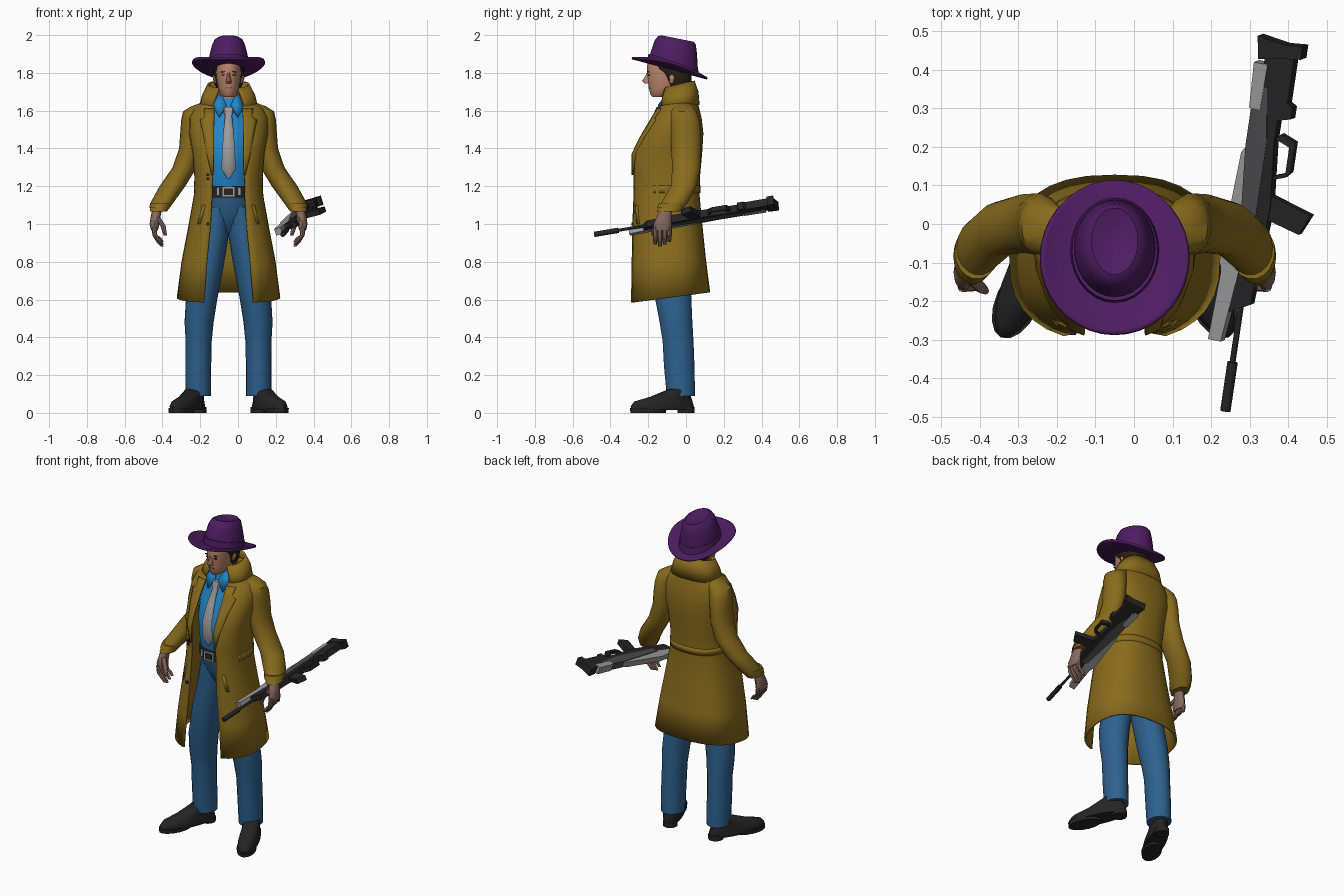
import bpy, bmesh, math
from mathutils import Vector, Matrix

cube = bpy.data.objects.get("Cube")
if cube:
    bpy.data.objects.remove(cube, do_unlink=True)

MID = -0.05   # the figure stands left of the origin, the rifle balances it
parts = []


def colour(name, r, g, b):
    m = bpy.data.materials.new(name)
    m.diffuse_color = (r, g, b, 1)
    m.use_nodes = True
    m.node_tree.nodes["Principled BSDF"].inputs["Base Color"].default_value = (r, g, b, 1)
    return m


mustard = colour("mustard coat", .25, .15, .012)
denim = colour("blue denim", .027, .12, .27)
azure = colour("azure shirt", .015, .24, .59)
purple = colour("purple felt", .075, .012, .12)
skin = colour("face skin", .5, .235, .15)
tan = colour("hand skin", .24, .14, .11)
brown = colour("dark brown hair", .024, .014, .008)
grey = colour("light grey", .33, .33, .33)
steel = colour("dark steel", .07, .07, .07)
black = colour("soft black", .018, .018, .018)


def add(name, bm, mat, thick=0):
    """Turn a bmesh into an object, with optional wall thickness."""
    bmesh.ops.recalc_face_normals(bm, faces=bm.faces)
    me = bpy.data.meshes.new(name)
    bm.to_mesh(me)
    bm.free()
    me.materials.append(mat)
    ob = bpy.data.objects.new(name, me)
    bpy.context.collection.objects.link(ob)
    if thick:
        mod = ob.modifiers.new("thickness", "SOLIDIFY")
        mod.thickness, mod.offset = thick, 0
    parts.append(ob)
    return ob


def skin_rings(bm, rings, closed):
    rows = [[bm.verts.new(p) for p in ring] for ring in rings]
    for a, b in zip(rows, rows[1:]):
        count = len(a)
        for i in range(count if closed else count - 1):
            j = (i + 1) % count
            bm.faces.new((a[i], a[j], b[j], b[i]))
    return rows


def loft(name, rings, mat, side=1, n=18, turn=0):
    """Capped stack of ellipses: offset from middle, y, z, radius x, radius y, tilt."""
    bm = bmesh.new()
    outline = []
    for dx, y, z, rx, ry, *tilt in rings:
        ring = []
        for i in range(n):
            a = math.tau * i / n
            v = Matrix.Rotation(turn * side, 3, "Z") @ Vector((rx * math.cos(a), ry * math.sin(a), 0))
            ring.append((MID + side * dx + v.x, y + v.y, z + (tilt[0] * v.y if tilt else 0)))
        outline.append(ring)
    rows = skin_rings(bm, outline, True)
    bm.faces.new(rows[0])
    bm.faces.new(rows[-1])
    return add(name, bm, mat)


def box(name, centre, size, mat, turn=0):
    bm = bmesh.new()
    place = Matrix.Translation(centre) @ Matrix.Rotation(turn, 4, "Y") @ Matrix.Diagonal((*size, 1))
    bmesh.ops.create_cube(bm, size=1, matrix=place)
    return add(name, bm, mat)


POWER = .8   # slightly boxy cross-sections for cloth


def shell(name, sections, mat, thick=.012, n=28):
    """Garment wall open at the front: z, half width, front, back, half gap, tilt."""
    bm = bmesh.new()
    rings = []
    for z, hw, front, back, gap, tilt in sections:
        yc, ry = (front + back) / 2, (back - front) / 2
        start = math.asin((gap / hw) ** (1 / POWER))
        ring = []
        for i in range(n + 1):
            t = start + (math.tau - 2 * start) * i / n
            s, c = math.sin(t), math.cos(t)
            x = math.copysign(abs(s) ** POWER, s) * hw
            y = -math.copysign(abs(c) ** POWER, c) * ry
            ring.append((MID + x, yc + y, z + tilt * y))
        rings.append(ring)
    skin_rings(bm, rings, False)
    return add(name, bm, mat, thick)


COAT = [(.61, .268, -.3, .122, .13, .13), (.8, .243, -.295, .1, .115, .05),
        (1, .205, -.29, .08, .095, 0), (1.15, .178, -.285, .066, .087, 0),
        (1.25, .175, -.285, .068, .085, 0), (1.38, .186, -.283, .08, .085, 0),
        (1.48, .203, -.225, .086, .085, 0), (1.56, .203, -.175, .077, .08, 0),
        (1.61, .18, -.145, .064, .075, 0), (1.65, .125, -.125, .052, .07, .15),
        (1.69, .095, -.11, .036, .06, .25)]


def coat_front(dx, z):
    """Depth of the coat's front surface at a given offset and height."""
    for low, high in zip(COAT, COAT[1:]):
        if z <= high[0]:
            break
    f = (z - low[0]) / (high[0] - low[0])
    hw, front, back = [low[k] + f * (high[k] - low[k]) for k in (1, 2, 3)]
    sine = min(1, dx / hw) ** (1 / POWER)
    return (front + back) / 2 - (back - front) / 2 * (1 - sine * sine) ** (POWER / 2)


def coat_strip(name, rows, side, lift=.01):
    """Flat trim laid over the coat front: z, inner offset, outer offset."""
    bm = bmesh.new()
    rings = []
    for z, a, b in rows:
        spots = [a + (b - a) * k / 3 for k in range(4)]
        rings.append([(MID + side * x, coat_front(x, z) - lift, z) for x in spots])
    skin_rings(bm, rings, False)
    return add(name, bm, mustard, .009)


# Trench coat, collar and rear half belt
shell("coat_body", COAT, mustard)
shell("coat_collar", [(1.62, .15, -.14, .066, .085, .1), (1.68, .135, -.13, .06, .07, .2),
                      (1.738, .105, -.112, .04, .045, .25)], mustard, .012)
shell("coat_back_belt", [(1.165, .179, -.285, .071, .158, 0), (1.205, .178, -.285, .071, .158, 0)], mustard, .009)

# Shirt, belt, tie and trouser seat
loft("shirt", [(0, -.09, 1.16, .125, .1), (0, -.09, 1.3, .13, .14), (0, -.08, 1.4, .14, .145),
               (0, -.06, 1.5, .15, .125), (0, -.05, 1.6, .12, .085), (0, -.06, 1.67, .06, .06)], azure, n=24)
loft("tie", [(0, -.222, 1.24, .006, .01), (0, -.238, 1.29, .038, .012), (0, -.238, 1.4, .033, .012),
             (0, -.2, 1.5, .026, .012), (0, -.158, 1.575, .018, .012), (0, -.15, 1.59, .027, .018),
             (0, -.138, 1.62, .03, .018)], grey, n=8)
loft("belt", [(0, -.09, 1.14, .132, .125), (0, -.09, 1.2, .132, .128)], black, n=24)
box("belt_buckle", (MID, -.219, 1.17), (.07, .009, .055), grey)
box("buckle_centre", (MID, -.223, 1.17), (.046, .009, .034), black)
loft("trouser_seat", [(0, -.08, .95, .03, .04), (0, -.08, 1, .09, .075), (0, -.085, 1.06, .118, .1),
                      (0, -.085, 1.15, .125, .115)], denim)

for side, label in ((1, "left"), (-1, "right")):
    # Lapels, pockets and belt studs
    coat_strip(label + "_lapel", [(1.26, .08, .088), (1.37, .078, .115), (1.46, .078, .13),
                                  (1.55, .076, .15), (1.565, .076, .125), (1.61, .072, .13)], side)
    coat_strip(label + "_pocket", [(1, .148, .162), (1.1, .122, .136)], side, .007)
    box(label + "_belt_stud", (MID + side * .058, -.207, 1.172), (.014, .012, .044), grey)

    # Shirt collar wings
    bm = bmesh.new()
    wing = [(.012, -.142, 1.63), (.05, -.155, 1.565), (.08, -.13, 1.62), (.062, -.08, 1.69), (.03, -.11, 1.67)]
    bm.faces.new([bm.verts.new((MID + side * x, y, z)) for x, y, z in wing])
    add(label + "_shirt_collar", bm, azure, .012)

    # Sleeve with sloping shoulder and cuff band
    loft(label + "_sleeve", [(.12, -.02, 1.642, .025, .035), (.148, -.015, 1.623, .05, .053),
                             (.178, -.012, 1.596, .063, .068), (.19, -.005, 1.55, .061, .078),
                             (.197, 0, 1.48, .059, .08), (.203, 0, 1.4, .059, .08), (.232, .002, 1.3, .064, .076),
                             (.297, -.012, 1.2, .068, .07), (.348, -.056, 1.12, .061, .072),
                             (.372, -.092, 1.065, .045, .066)], mustard, side)
    loft(label + "_cuff_band", [(.357, -.07, 1.112, .058, .073), (.366, -.083, 1.085, .053, .072)], mustard, side)

    # Hand with curled fingers and thumb
    loft(label + "_palm", [(.375, -.1, 1.09, .025, .032), (.385, -.115, 1.045, .026, .038),
                           (.392, -.125, 1, .026, .048), (.392, -.125, .965, .018, .046)], tan, side, 12)
    for k in range(4):
        y = -.163 + k * .025
        drop = .012 * abs(k - 1)
        loft(f"{label}_finger_{k + 1}", [(.395, y, .985, .013, .014), (.39, y, .94, .013, .013),
                                         (.37, y, .905 + drop, .012, .012), (.35, y, .88 + drop, .008, .009)],
             tan, side, 8)
    loft(label + "_thumb", [(.375, -.14, 1.035, .014, .016), (.347, -.165, .99, .014, .015),
                            (.335, -.173, .94, .009, .01)], tan, side, 8)

    # Trouser leg
    loft(label + "_leg", [(.06, -.08, 1.09, .066, .1), (.075, -.08, .95, .077, .1), (.105, -.077, .8, .083, .1),
                          (.143, -.067, .6, .083, .097), (.156, -.053, .48, .077, .088),
                          (.158, -.042, .38, .069, .083), (.16, -.036, .25, .068, .082),
                          (.16, -.027, .09, .068, .076)], denim, side)

    # Shoe: upper, fore sole and heel strung along a splayed toe line
    splay = .43

    def along(p, z, rx, ry):
        return (.16 + p * math.sin(splay), -p * math.cos(splay), z, rx, ry)

    loft(label + "_shoe", [along(.138, .015, .057, .182), along(.138, .035, .06, .184), along(.132, .06, .055, .17),
                           along(.09, .085, .05, .118), along(.025, .13, .052, .06)], black, side, 20, splay)
    loft(label + "_sole", [along(.22, 0, .054, .102), along(.22, .025, .057, .104)], black, side, 16, splay)
    loft(label + "_heel", [along(0, 0, .043, .045), along(0, .03, .043, .045)], black, side, 12, splay)

    # Eye, brow and ear
    box(label + "_eye", (MID + side * .027, -.196, 1.788), (.018, .009, .006), black)
    box(label + "_brow", (MID + side * .027, -.199, 1.806), (.026, .007, .005), brown, side * .1)
    loft(label + "_ear", [(.066, -.075, 1.745, .008, .01), (.073, -.075, 1.765, .01, .014),
                          (.075, -.073, 1.782, .009, .014), (.07, -.073, 1.795, .007, .01)], skin, side, 10)

# Coat buttons on the right panel
for z in (1.0, 1.24, 1.26):
    box("coat_button", (MID - .108, coat_front(.108, z) - .008, z), (.016, .012, .014), black)

# Head, neck, nose and mouth
loft("neck", [(0, -.06, 1.6, .055, .055), (0, -.075, 1.74, .05, .055)], skin)
loft("head", [(0, -.145, 1.672, .026, .032), (0, -.132, 1.688, .043, .058), (0, -.115, 1.72, .055, .081),
              (0, -.103, 1.76, .062, .099), (0, -.096, 1.8, .067, .111), (0, -.09, 1.84, .068, .116),
              (0, -.09, 1.88, .06, .1)], skin, n=24)
loft("nose", [(0, -.203, 1.744, .014, .016), (0, -.206, 1.757, .015, .028), (0, -.202, 1.778, .01, .018),
              (0, -.198, 1.805, .007, .008)], skin, n=10)
box("mouth", (MID, -.195, 1.721), (.034, .009, .006), tan)

# Hair: back mass and temples under the hat
loft("hair", [(0, -.03, 1.705, .055, .045), (0, -.04, 1.74, .075, .07), (0, -.055, 1.79, .083, .085),
              (0, -.072, 1.82, .083, .105), (0, -.075, 1.86, .082, .117)], brown, n=20)

# Hat: swept brim, ribbon and pinched crown, all tipped backwards
SLOPE = -.27
bm = bmesh.new()
rings = []
for r in (.08, .11, .14, .17, .19, .2):
    ring = []
    for i in range(36):
        a = math.tau * i / 36
        y = r * math.sin(a)
        curl = .036 * math.cos(a) ** 2 * (r / .2) ** 3
        ring.append((MID + r * .96 * math.cos(a), -.087 + y, 1.824 + SLOPE * y + curl))
    rings.append(ring)
skin_rings(bm, rings, True)
add("hat_brim", bm, purple, .011)
loft("hat_ribbon", [(0, -.068, 1.825, .116, .136, SLOPE), (0, -.068, 1.866, .111, .131, SLOPE)], purple, n=28)
loft("hat_crown", [(0, -.068, 1.82, .11, .13, SLOPE), (0, -.062, 1.88, .104, .124, SLOPE),
                   (0, -.055, 1.94, .09, .112, SLOPE), (0, -.048, 1.972, .076, .1, -.22),
                   (0, -.045, 1.982, .06, .086, -.2), (0, -.04, 1.974, .035, .06, -.2),
                   (0, -.04, 1.966, .012, .03, -.2)], purple, n=28)

# Rifle frame: first axis runs muzzle to butt, second towards the magazine
length = Vector((.145, .98, .167)).normalized()
under = Vector((.94, 0, .3))
under = (under - length * under.dot(length)).normalized()
frame = Matrix((length, under, length.cross(under))).transposed().to_4x4()
frame = Matrix.Translation((.237, -.485, .945)) @ frame


def plate(name, outline, width, mat):
    """Prism cut to a side outline of the rifle."""
    bm = bmesh.new()
    ends = [[frame @ Vector((s, h, w)) for s, h in outline] for w in (-width / 2, width / 2)]
    for row in skin_rings(bm, ends, True):
        bm.faces.new(row)
    return add(name, bm, mat)


def rod(name, start, end, h, radius):
    bm = bmesh.new()
    place = frame @ Matrix.Translation(((start + end) / 2, h, 0)) @ Matrix.Rotation(math.pi / 2, 4, "Y")
    bmesh.ops.create_cone(bm, cap_ends=True, segments=10, radius1=radius, radius2=radius,
                          depth=end - start, matrix=place)
    return add(name, bm, black)


rod("rifle_muzzle", 0, .13, 0, .014)
rod("rifle_barrel", .12, .32, 0, .008)
plate("rifle_fore_end", [(.18, -.07), (.36, -.062), (.4, -.07), (.68, -.055), (.72, -.03), (.66, -.008),
                         (.4, -.012), (.18, -.035)], .036, grey)
plate("rifle_fore_grip", [(.26, -.025), (.29, .03), (.42, .038), (.42, -.025)], .034, black)
plate("rifle_receiver", [(.4, -.02), (.4, .01), (.72, .01), (.86, -.01), (.86, -.045), (.7, -.045)], .044, steel)
plate("rifle_lower", [(.4, .005), (.4, .037), (.55, .045), (.72, .03), (.74, .005)], .04, black)
plate("rifle_stock", [(.7, -.015), (.95, -.03), (.95, .05), (.83, .05), (.82, .065), (.79, .065), (.78, .03), (.7, .03)],
      .04, black)
plate("rifle_cheek_rest", [(.8, -.05), (.92, -.055), (.92, -.018), (.8, -.02)], .046, grey)
plate("rifle_butt", [(.93, -.045), (.99, -.055), (.98, .02), (.985, .07), (.95, .07), (.94, 0)], .048, black)
plate("rifle_magazine", [(.52, .03), (.585, .03), (.55, .155), (.495, .13)], .03, black)

# Trigger guard: bars around an opening
guard = [(.62, .03), (.635, .07), (.715, .07), (.73, .03)]
for (s, h), (t, k) in zip(guard, guard[1:]):
    plate("rifle_trigger_guard", [(s, h), (t, k), (t + .016, k + .014), (s + .016, h + .014)], .024, black)

# Smooth shading with crisp edges
bpy.ops.object.select_all(action="DESELECT")
for ob in parts:
    ob.select_set(True)
bpy.context.view_layer.objects.active = parts[0]
bpy.ops.object.shade_smooth_by_angle(angle=math.radians(40))
